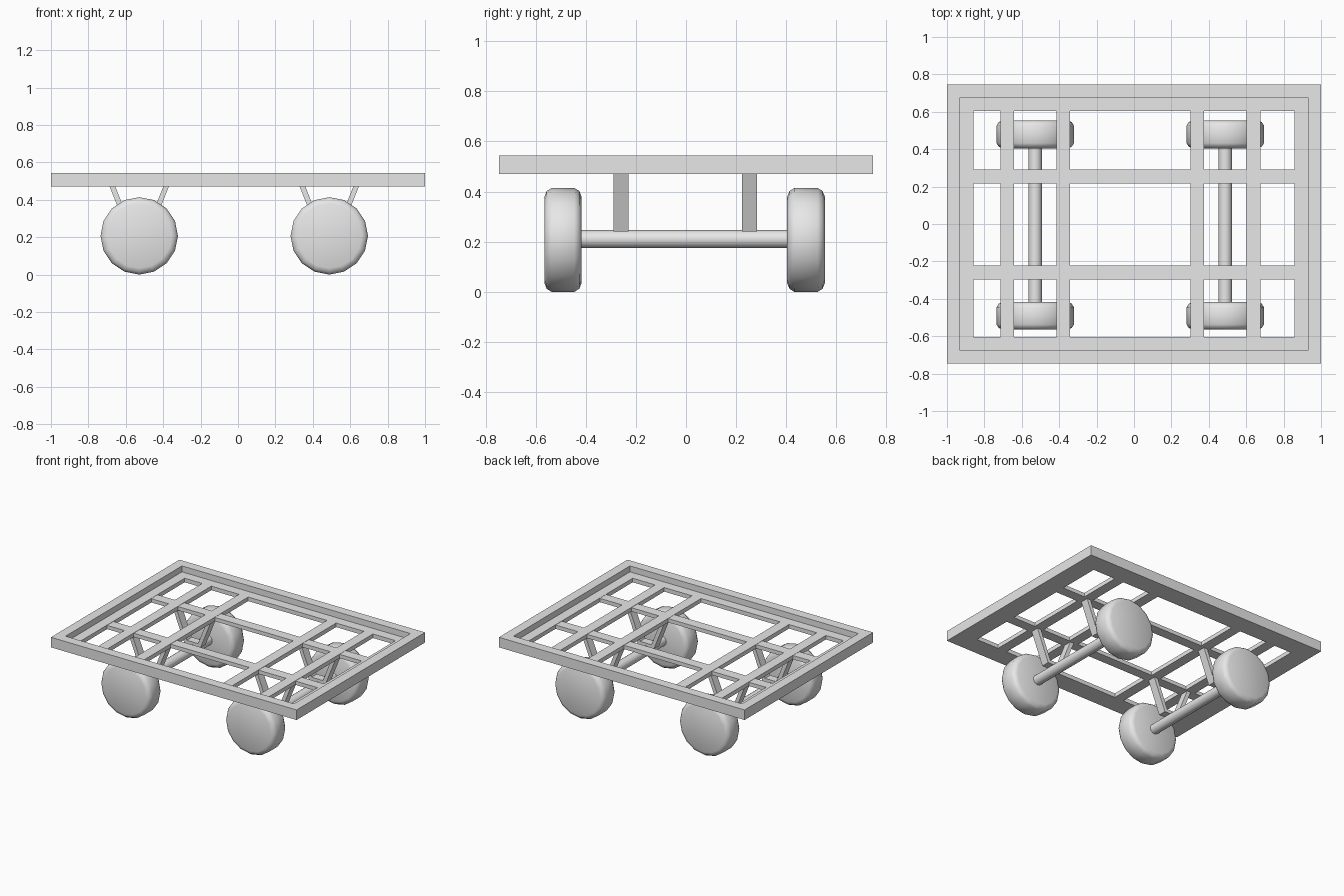
import bpy, bmesh, math

cube = bpy.data.objects.get("Cube")
if cube:
    bpy.data.objects.remove(cube, do_unlink=True)

GREY = bpy.data.materials.new("light_grey")
GREY.use_nodes = True
GREY.diffuse_color = (0.8, 0.8, 0.8, 1)
GREY.node_tree.nodes["Principled BSDF"].inputs["Base Color"].default_value = (0.8, 0.8, 0.8, 1)


def finish(name, bm, smooth_angle=None):
    bmesh.ops.recalc_face_normals(bm, faces=bm.faces)
    mesh = bpy.data.meshes.new(name)
    bm.to_mesh(mesh)
    bm.free()
    mesh.materials.append(GREY)
    obj = bpy.data.objects.new(name, mesh)
    bpy.context.collection.objects.link(obj)
    if smooth_angle:
        bpy.ops.object.select_all(action='DESELECT')
        bpy.context.view_layer.objects.active = obj
        obj.select_set(True)
        bpy.ops.object.shade_smooth_by_angle(angle=math.radians(smooth_angle))
    return obj


def bridge(bm, a, b):
    n = len(a)
    for i in range(n):
        bm.faces.new((a[i], a[(i + 1) % n], b[(i + 1) % n], b[i]))


def box(name, x0, x1, y0, y1, z0, z1):
    bm = bmesh.new()
    loops = [[bm.verts.new((x, y, z)) for x, y in
              ((x0, y0), (x1, y0), (x1, y1), (x0, y1))] for z in (z0, z1)]
    bridge(bm, *loops)
    for loop in loops:
        bm.faces.new(loop)
    return finish(name, bm)


def lathe_y(name, x, z, profile, sides, angle):
    """Solid turned about an axis along y; profile is (radius, y) pairs."""
    bm = bmesh.new()
    turns = [2 * math.pi * i / sides for i in range(sides)]
    rings = [[bm.verts.new((x + r * math.cos(t), y, z + r * math.sin(t)))
              for t in turns] for r, y in profile]
    for a, b in zip(rings, rings[1:]):
        bridge(bm, a, b)
    bm.faces.new(rings[0])
    bm.faces.new(rings[-1])
    return finish(name, bm, angle)


# Rectangular frame with an L-shaped section: raised rim and inner ledge
BOTTOM, LEDGE, TOP = 0.47, 0.5, 0.544
bm = bmesh.new()
section = [(0, BOTTOM), (0, TOP), (0.07, TOP), (0.07, LEDGE), (0.142, LEDGE), (0.142, BOTTOM)]
rings = [[bm.verts.new((sx * (1 - d), sy * (0.747 - d), z))
          for sx, sy in ((-1, -1), (1, -1), (1, 1), (-1, 1))] for d, z in section]
for i, ring in enumerate(rings):
    bridge(bm, ring, rings[(i + 1) % len(rings)])
finish("frame", bm)

# Long rails running side to side
RAILS = {"front": -0.26, "back": 0.254}
for side, y in RAILS.items():
    box(side + "_rail", -0.86, 0.86, y - 0.037, y + 0.037, BOTTOM, LEDGE - 0.002)


def bracket(name, x, y):
    """V-shaped hanger with a flat foot resting on the axle."""
    half = [(0.16, 0.475), (0.066, 0.24)]
    inner = [(0.046, 0.265), (0.13, 0.475)]
    outline = half + [(-px, pz) for px, pz in reversed(half)]
    outline += [(-px, pz) for px, pz in reversed(inner)] + inner
    bm = bmesh.new()
    loops = [[bm.verts.new((x + px, y + dy, pz)) for px, pz in outline] for dy in (-0.03, 0.03)]
    bridge(bm, *loops)
    for loop in loops:
        bm.faces.new(loop)
    finish(name, bm)


# Wheel sets: cross bars, hangers, axle and two wheels
R, CH = 0.207, 0.028
for end, x in (("right", -0.528), ("left", 0.488)):
    for label, dx in (("outer", -0.15), ("inner", 0.15)):
        box(f"{end}_{label}_cross_bar", x + dx - 0.037, x + dx + 0.037,
            -0.606, 0.606, BOTTOM, LEDGE)
    for side, y in RAILS.items():
        bracket(f"{end}_{side}_bracket", x, y)
    lathe_y(end + "_axle", x, 0.21, [(0.036, -0.44), (0.036, 0.43)], 16, 40)
    for side, y0, y1 in (("front", -0.565, -0.417), ("back", 0.404, 0.554)):
        profile = [(R - 0.034, y0), (R - 0.012, y0 + 0.009), (R, y0 + CH),
                   (R, y1 - CH), (R - 0.012, y1 - 0.009), (R - 0.034, y1)]
        lathe_y(f"{end}_{side}_wheel", x, R, profile, 16, 50)
